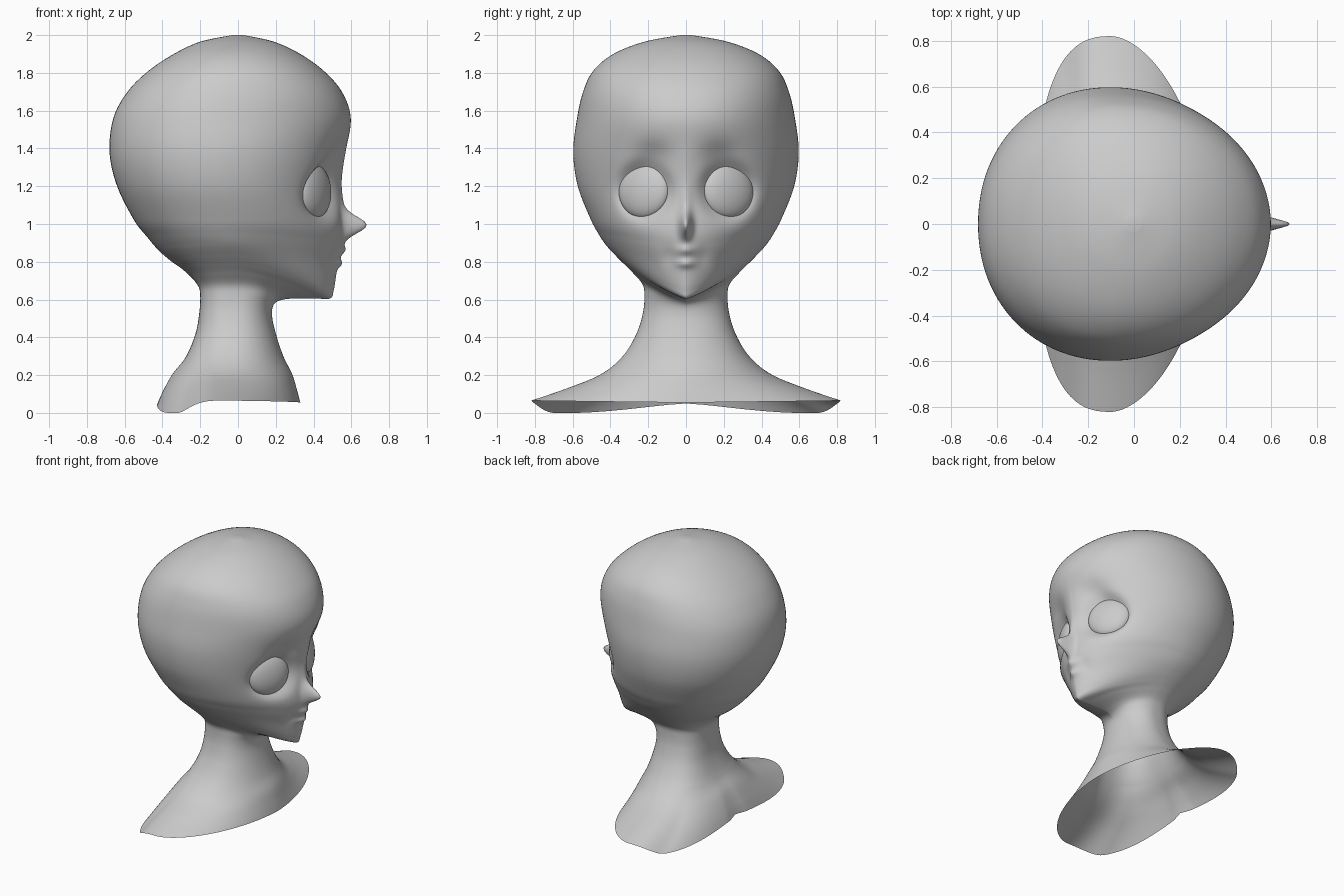
import bpy, bmesh
from math import sin, cos, pi, exp, radians

if "Cube" in bpy.data.objects:
    bpy.data.objects.remove(bpy.data.objects["Cube"])

# Ring columns: back x, back z, front x, front z, half width, side z, x of widest point, front exponent
BUST = [
    (-.43, .05, .33, .055, .82, .065, -.10, 1.75), (-.40, .12, .31, .13, .63, .13, -.09, 1.75),
    (-.35, .21, .285, .21, .45, .205, -.07, 1.85), (-.275, .30, .24, .30, .335, .30, -.03, 2),
    (-.225, .42, .20, .42, .262, .42, -.01, 2.1), (-.205, .53, .18, .52, .228, .53, 0, 2.1),
    (-.20, .62, .195, .58, .22, .62, 0, 2.1), (-.21, .67, .26, .603, .23, .68, 0, 1.8),
    (-.25, .72, .40, .606, .28, .74, 0, 1.5)]
HEAD = [
    (-.30, .765, .487, .606, .325, .785, 0, 1.4), (-.35, .80, .507, .65, .37, .83, -.01, 1.48),
    (-.42, .86, .525, .76, .425, .89, -.03, 1.58), (-.48, .93, .55, .87, .465, .95, -.05, 1.7),
    (-.55, 1.02, .562, .98, .507, 1.03, -.06, 1.8), (-.64, 1.2, .55, 1.18, .573, 1.2, -.09, 1.88),
    (-.68, 1.38, .573, 1.38, .597, 1.38, -.10, 1.92), (-.66, 1.56, .597, 1.56, .577, 1.56, -.10, 2),
    (-.585, 1.70, .55, 1.70, .545, 1.70, -.08, 2.1), (-.475, 1.81, .455, 1.81, .492, 1.81, -.05, 2.1),
    (-.34, 1.90, .33, 1.90, .385, 1.90, -.03, 2.05), (-.20, 1.965, .19, 1.965, .22, 1.965, 0, 2),
    (-.03, 2.0, .03, 2.0, .03, 2.0, 0, 2)]
N, STEPS = 160, 10


def bump(v, centre, width):
    return exp(-((v - centre) / width) ** 2)


def spline(rows, steps):
    """Catmull-Rom interpolation through rows of ring parameters."""
    out = []
    for i in range(len(rows) - 1):
        a, b, c, d = rows[max(i - 1, 0)], rows[i], rows[i + 1], rows[min(i + 2, len(rows) - 1)]
        for s in range(steps):
            t = s / steps
            out.append([.5 * (2 * q + (r - p) * t + (2 * p - 5 * q + 4 * r - w) * t * t
                              + (3 * q - p - 3 * r + w) * t ** 3) for p, q, r, w in zip(a, b, c, d)])
    return out + [list(rows[-1])]


def face_offset(y, z):
    """Forward displacement of the face: nose, lips, eye sockets, brow hollows."""
    ay = abs(y)
    d = .12 * bump(y, 0, .028) * bump(z, .995, .06)
    d += .012 * bump(y, 0, .03) * bump(z, 1.12, .1)
    d += .02 * bump(y, 0, .045) * (bump(z, .79, .022) + bump(z, .862, .026))
    d -= .01 * bump(ay, .09, .04) * bump(z, .83, .05)
    r2 = ((ay - .222) / .13) ** 2 + ((z - 1.178) / .135) ** 2
    d -= .07 * exp(-.9 * r2 * r2) + .035 * exp(-.5 * r2)
    d -= .035 * bump(ay, .18, .10) * bump(z, 1.35, .08)
    return d


def ring_point(row, j):
    xb, zb, xf, zf, w, zs, xs, p = row
    u = 2 * pi * j / N
    t = u - .45 * sin(u)                      # denser towards the face
    c, s = cos(t), sin(t)
    front = c > 0
    q = p if front else 2.1 + .5 * max(0, min(1, (.9 - zs) / .3))
    k = abs(c) ** (2 / q)
    y = w * abs(s) ** (2 / q) * (1 if s >= 0 else -1)
    x = xs + k * ((xf if front else xb) - xs)
    z0 = zf if front else zb
    z = z0 + (zs - z0) * (abs(y) / w) ** 1.2
    if front and z > .6:
        x += face_offset(y, z) * min(1, k * 2)
    if not front and zs < .3:                 # drooping back hem and spine groove
        fade = 1 - zs / .3
        r = abs(y) / w
        z -= .08 * fade * (sin(pi / 2 * r / .85) ** 1.3 if r < .85 else cos(pi / 2 * (r - .85) / .15))
        x += .03 * fade * bump(y, 0, .05)
    return x, y, z


# Head, neck and open shoulder shell as one loft
bm = bmesh.new()
rings = [[bm.verts.new(ring_point(row, j)) for j in range(N)] for row in spline(BUST + HEAD, STEPS)]
for a, b in zip(rings, rings[1:]):
    for j in range(N):
        n = (j + 1) % N
        bm.faces.new((a[j], a[n], b[n], b[j]))
bm.faces.new(rings[-1])
bmesh.ops.recalc_face_normals(bm, faces=bm.faces[:])
for f in bm.faces:
    f.smooth = True
mesh = bpy.data.meshes.new("head_and_shoulders")
bm.to_mesh(mesh)
bm.free()
bpy.context.collection.objects.link(bpy.data.objects.new("head_and_shoulders", mesh))

# Eyes: flattened domes set in the sockets
for side, name in ((1, "left_eye"), (-1, "right_eye")):
    bpy.ops.mesh.primitive_uv_sphere_add(segments=48, ring_count=32, radius=1,
                                         location=(.402, side * .222, 1.178),
                                         rotation=(0, radians(-5), side * radians(30)))
    eye = bpy.context.object
    eye.name = name
    eye.scale = (.06, .15, .147)
    bpy.ops.object.shade_smooth()
